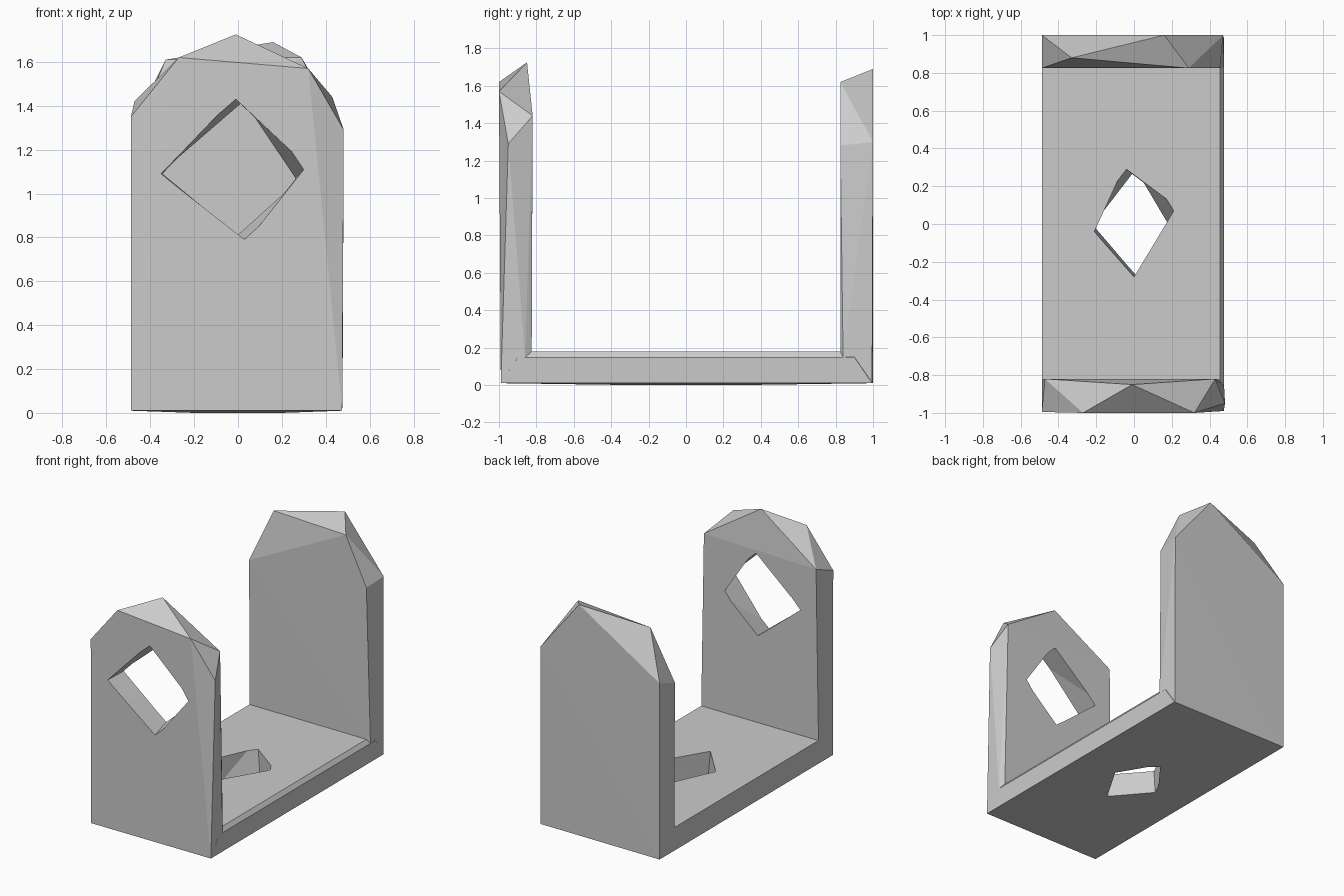
import bpy, bmesh
from mathutils import Vector

cube = bpy.data.objects.get("Cube")
if cube:
    bpy.data.objects.remove(cube, do_unlink=True)

grey = bpy.data.materials.new("mid_grey")
grey.use_nodes = True
colour = (0.6, 0.6, 0.6, 1)
grey.diffuse_color = colour
grey.node_tree.nodes["Principled BSDF"].inputs["Base Color"].default_value = colour


def hull(name, points):
    """Faceted convex solid around a few corner points."""
    bm = bmesh.new()
    for p in points:
        bm.verts.new(p)
    out = bmesh.ops.convex_hull(bm, input=bm.verts[:])
    loose = [v for v in bm.verts if not v.link_faces]
    bmesh.ops.delete(bm, geom=loose, context='VERTS')
    bmesh.ops.recalc_face_normals(bm, faces=bm.faces[:])
    mesh = bpy.data.meshes.new(name)
    bm.to_mesh(mesh)
    bm.free()
    mesh.materials.append(grey)
    obj = bpy.data.objects.new(name, mesh)
    bpy.context.collection.objects.link(obj)
    return obj


def tapered_cutter(name, ring_a, ring_b, extra=0.4):
    """Four-sided hole cutter running past both rings."""
    points = []
    for a, b in zip(map(Vector, ring_a), map(Vector, ring_b)):
        step = (b - a) * extra
        points += [a - step, b + step]
    return hull(name, points)


def combine(target, other, operation):
    mod = target.modifiers.new(operation.lower(), 'BOOLEAN')
    mod.operation = operation
    mod.solver = 'EXACT'
    mod.object = other
    bpy.context.view_layer.objects.active = target
    bpy.ops.object.modifier_apply(modifier=mod.name)
    bpy.data.objects.remove(other, do_unlink=True)


# Base plate, slightly bowed underneath, with a chamfered side
base = [(x, y, 0.01) for x in (-0.488, 0.475) for y in (-0.99, 0.995)]
base += [(x, y, 0) for x in (-0.2, 0.2) for y in (-0.3, 0.3)]
for y in (-0.9, 0.9):
    base += [(-0.488, y, 0.178), (0.455, y, 0.178), (0.477, y, 0.148)]
bracket = hull("u_bracket", base)

# Front wall: outer corners, then inner corners
front_wall = hull("front_wall", [
    (-0.488, -0.99, 0.01), (0.475, -0.99, 0.01), (0.482, -0.95, 1.29),
    (0.32, -1, 1.57), (-0.27, -1, 1.62), (-0.488, -0.995, 1.35),
    (-0.488, -0.83, 0.01), (0.475, -0.86, 0.01), (0.477, -0.86, 0.14),
    (0.455, -0.825, 0.18), (0.43, -0.82, 1.44), (-0.01, -0.85, 1.725),
    (-0.472, -0.82, 1.42), (-0.488, -0.825, 0.18)])

# Back wall: outer corners, then inner corners
back_wall = hull("back_wall", [
    (-0.488, 1, 0.01), (0.472, 0.995, 0.01), (0.472, 1, 1.3),
    (0.16, 1, 1.69), (-0.488, 1, 1.29),
    (-0.488, 0.83, 0.01), (0.475, 0.84, 0.01), (0.477, 0.84, 0.15),
    (0.455, 0.825, 0.18), (0.455, 0.825, 1.28), (0.29, 0.825, 1.62),
    (-0.33, 0.88, 1.61), (-0.488, 0.825, 1.23)])

for wall in (front_wall, back_wall):
    combine(bracket, wall, 'UNION')

# Diamond hole in the front wall
outer = [(-0.35, 1.09), (-0.01, 1.43), (0.30, 1.11), (0.03, 0.79)]
inner = [(-0.345, 1.09), (0.01, 1.41), (0.265, 1.07), (0, 0.81)]
wall_hole = tapered_cutter("wall_hole",
                           [(x, -1, z) for x, z in outer],
                           [(x, -0.83, z) for x, z in inner])
combine(bracket, wall_hole, 'DIFFERENCE')

# Diamond hole in the base
upper = [(-0.04, 0.29), (0.21, 0.07), (0, -0.28), (-0.21, -0.04)]
lower = [(-0.01, 0.265), (0.175, 0.01), (0.01, -0.27), (-0.205, -0.02)]
base_hole = tapered_cutter("base_hole",
                           [(x, y, 0.178) for x, y in upper],
                           [(x, y, 0) for x, y in lower])
combine(bracket, base_hole, 'DIFFERENCE')
